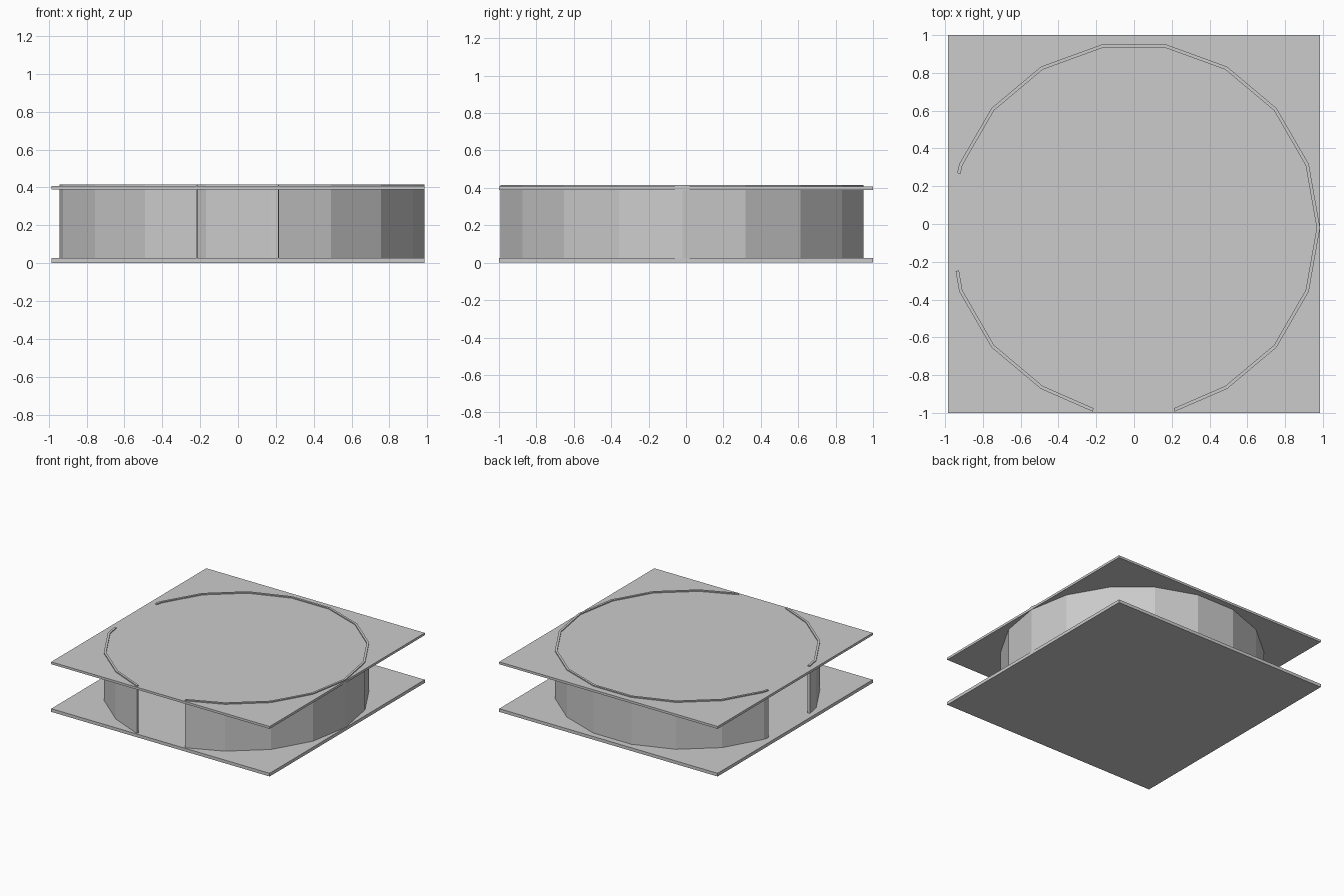
import bpy, bmesh
from math import cos, sin, radians
from mathutils import Vector

if "Cube" in bpy.data.objects:
    bpy.data.objects.remove(bpy.data.objects["Cube"])

CY, R = -0.02, 0.985      # ring centre and outer radius
THICK = 0.018


def plate(name, z0, z1):
    bpy.ops.mesh.primitive_cube_add(size=1, location=(0, 0, (z0 + z1) / 2))
    ob = bpy.context.object
    ob.name = name
    ob.scale = (1.972, 2.0, z1 - z0)
    bpy.ops.object.transform_apply(location=False, rotation=False, scale=True)


def ring_points(first, last):
    # corners of an 18-sided ring between two angles
    return [(R * cos(radians(a)), CY + R * sin(radians(a)))
            for a in range(first, last + 1, 20)]


def wall(name, points, z0, z1):
    bm = bmesh.new()
    rows = []
    for x, y in points:
        d = Vector((x, y - CY)).normalized() * THICK
        ix, iy = x - d.x, y - d.y
        rows.append([bm.verts.new(p) for p in
                     ((x, y, z0), (x, y, z1), (ix, iy, z1), (ix, iy, z0))])
    for a, b in zip(rows, rows[1:]):
        for i in range(4):
            j = (i + 1) % 4
            bm.faces.new((a[i], a[j], b[j], b[i]))
    bm.faces.new(rows[0])
    bm.faces.new(rows[-1])
    bmesh.ops.recalc_face_normals(bm, faces=bm.faces)
    me = bpy.data.meshes.new(name)
    bm.to_mesh(me)
    bm.free()
    bpy.context.collection.objects.link(bpy.data.objects.new(name, me))


# Square floor and roof plates
plate("floor_plate", 0.0, 0.026)
plate("roof_plate", 0.389, 0.408)

# Faceted walls, leaving openings at the front and the left
wall("long_wall", [(0.215, -0.993)] + ring_points(-60, 160) + [(-0.936, 0.27)],
     0.008, 0.416)
wall("short_wall", [(-0.944, -0.25)] + ring_points(200, 240) + [(-0.218, -0.993)],
     0.008, 0.416)
